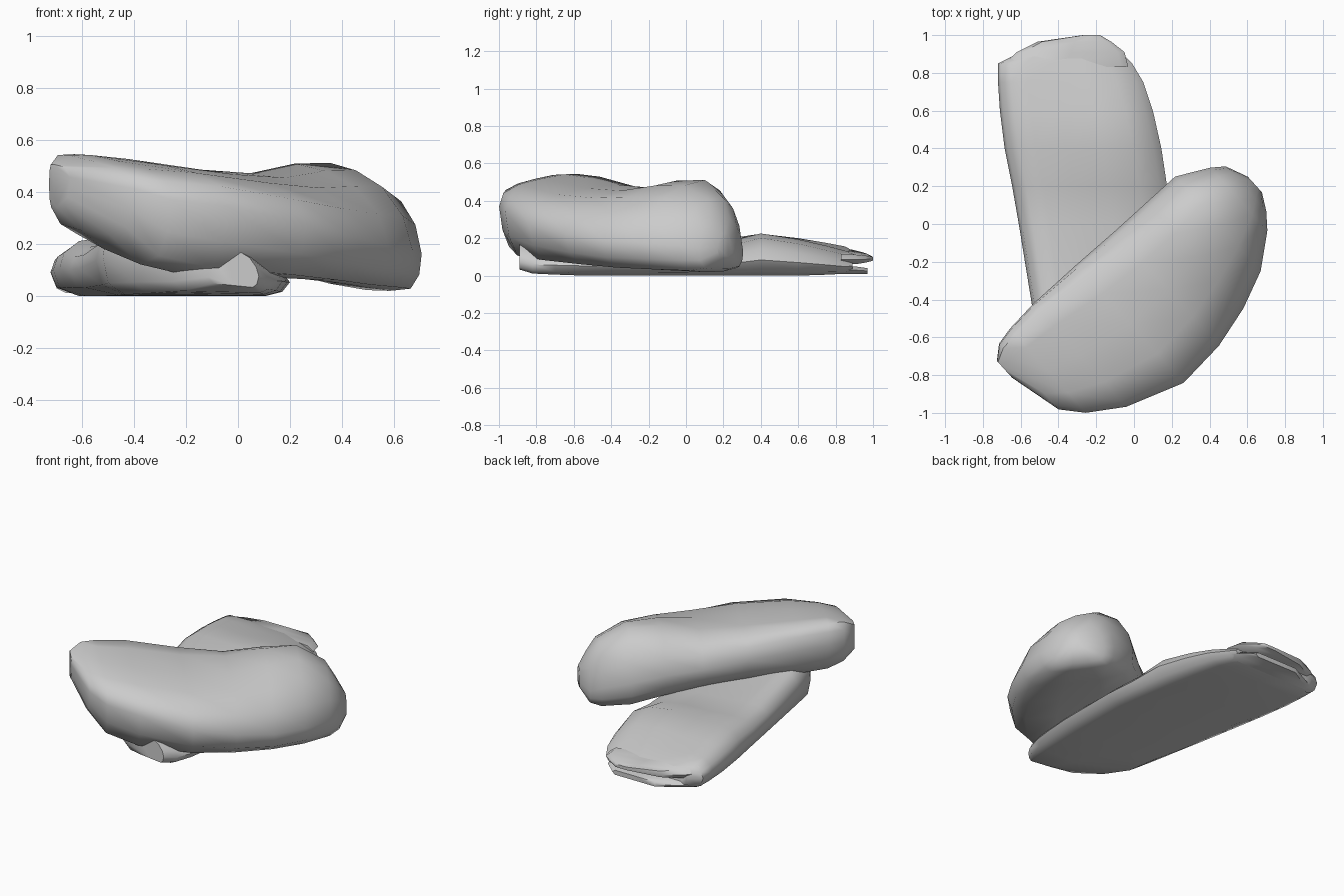
import bpy, bmesh
from mathutils import Vector


def loft(name, axis, across, stations, profile, end_profile=None):
    """Skin closed rings, blending profile into end_profile along the length.
    station = (s, n0, n1, bottom0, bottom1, top0, top1)."""
    bm = bmesh.new()
    rings = []
    end_profile = end_profile or profile
    first, last = stations[0][0], stations[-1][0]
    for s, n0, n1, b0, b1, t0, t1 in stations:
        ring = []
        f = min(1, max(0, (s - first) / (last - first) * 2 - .5))
        for (ta, ha), (tb, hb) in zip(profile, end_profile):
            t, h = ta + (tb - ta) * f, ha + (hb - ha) * f
            low, high = b0 + (b1 - b0) * t, t0 + (t1 - t0) * t
            p = axis * s + across * (n0 + (n1 - n0) * t)
            ring.append(bm.verts.new((p.x, p.y, low + (high - low) * h)))
        rings.append(ring)
    k = len(profile)
    for a, b in zip(rings, rings[1:]):
        for i in range(k):
            bm.faces.new((a[i], a[(i + 1) % k], b[(i + 1) % k], b[i]))
    bm.faces.new(rings[0])
    bm.faces.new(rings[-1])
    bmesh.ops.recalc_face_normals(bm, faces=bm.faces)
    mesh = bpy.data.meshes.new(name)
    bm.to_mesh(mesh)
    bm.free()
    obj = bpy.data.objects.new(name, mesh)
    bpy.context.collection.objects.link(obj)
    bpy.ops.object.select_all(action='DESELECT')
    obj.select_set(True)
    bpy.context.view_layer.objects.active = obj
    bpy.ops.object.shade_smooth_by_angle(angle=0.9)
    return obj


# Upper lobe: thick slab whose left end flares outward upward, right end rests on the floor
left_profile = [(0, .55), (.01, .82), (.07, .97), (.22, 1), (.5, 1), (.76, .98),
                (.95, .9), (1, .74), (.96, .42), (.88, .16), (.7, 0), (.35, 0),
                (.1, .04), (.01, .25)]
right_profile = [(0, .36), (.04, .6), (.14, .84), (.3, 1), (.52, 1), (.74, .92),
                 (.92, .7), (1, .40), (.97, .18), (.86, .03), (.6, 0), (.3, 0),
                 (.08, .04), (.01, .18)]
upper_stations = [
    (-1.025, .05, .17, .33, .36, .51, .49),
    (-.955, -.01, .46, .27, .22, .555, .48),
    (-.86, -.03, .57, .24, .07, .56, .475),
    (-.68, -.045, .69, .22, .015, .545, .46),
    (-.37, -.045, .80, .20, .01, .505, .43),
    (-.10, -.04, .78, .16, .01, .49, .42),
    (.13, -.04, .72, .11, .012, .545, .42),
    (.33, -.04, .635, .06, .015, .55, .42),
    (.50, .05, .50, .025, .015, .43, .38),
    (.565, .10, .42, .04, .03, .30, .32),
    (.615, .22, .33, .10, .10, .22, .23),
]
loft("upper_lobe", Vector((.741, .671, 0)), Vector((.671, -.741, 0)),
     upper_stations, left_profile, right_profile)

# Lower lobe: flat-bottomed, joined to the upper lobe at the front
lower_profile = [(0, .5), (.02, .75), (.09, .95), (.2, 1), (.4, .95), (.62, .97),
                 (.82, .85), (.95, .6), (1, .35), (.96, .1), (.88, 0), (.5, 0),
                 (.12, 0), (.03, .15)]
lower_stations = [
    (-.89, -.12, .08, .05, .03, .20, .16),
    (-.82, -.26, .13, .02, .01, .26, .15),
    (-.70, -.42, .17, .01, .005, .30, .15),
    (-.56, -.52, .19, .005, 0, .30, .15),
    (-.40, -.545, .20, .002, 0, .27, .15),
    (0, -.61, .20, 0, 0, .21, .15),
    (.20, -.645, .175, 0, 0, .20, .17),
    (.40, -.685, .145, 0, 0, .22, .24),
    (.60, -.71, .10, 0, 0, .20, .20),
    (.75, -.72, .05, .005, .005, .18, .155),
    (.85, -.72, -.01, .01, .01, .165, .12),
    (.89, -.64, -.05, .02, .02, .14, .11),
]
X, Y = Vector((1, 0, 0)), Vector((0, 1, 0))
loft("lower_lobe", Y, X, lower_stations, lower_profile)

# Two thin lips with a slot between them at the back end
lip_profile = [(0, .5), (.06, 1), (.5, 1), (.94, 1), (1, .5), (.94, 0), (.5, 0), (.06, 0)]
loft("upper_lip", Y, X, [(.83, -.71, -.03, .08, .06, .155, .11),
                         (.91, -.62, -.05, .08, .06, .135, .11),
                         (.965, -.51, -.12, .08, .07, .12, .105),
                         (1.0, -.27, -.18, .08, .08, .10, .10)], lip_profile)
loft("lower_lip", Y, X, [(.83, -.70, -.03, .01, .01, .05, .05),
                         (.90, -.60, -.06, .01, .01, .05, .05),
                         (.97, -.47, -.14, .01, .01, .04, .04)], lip_profile)
